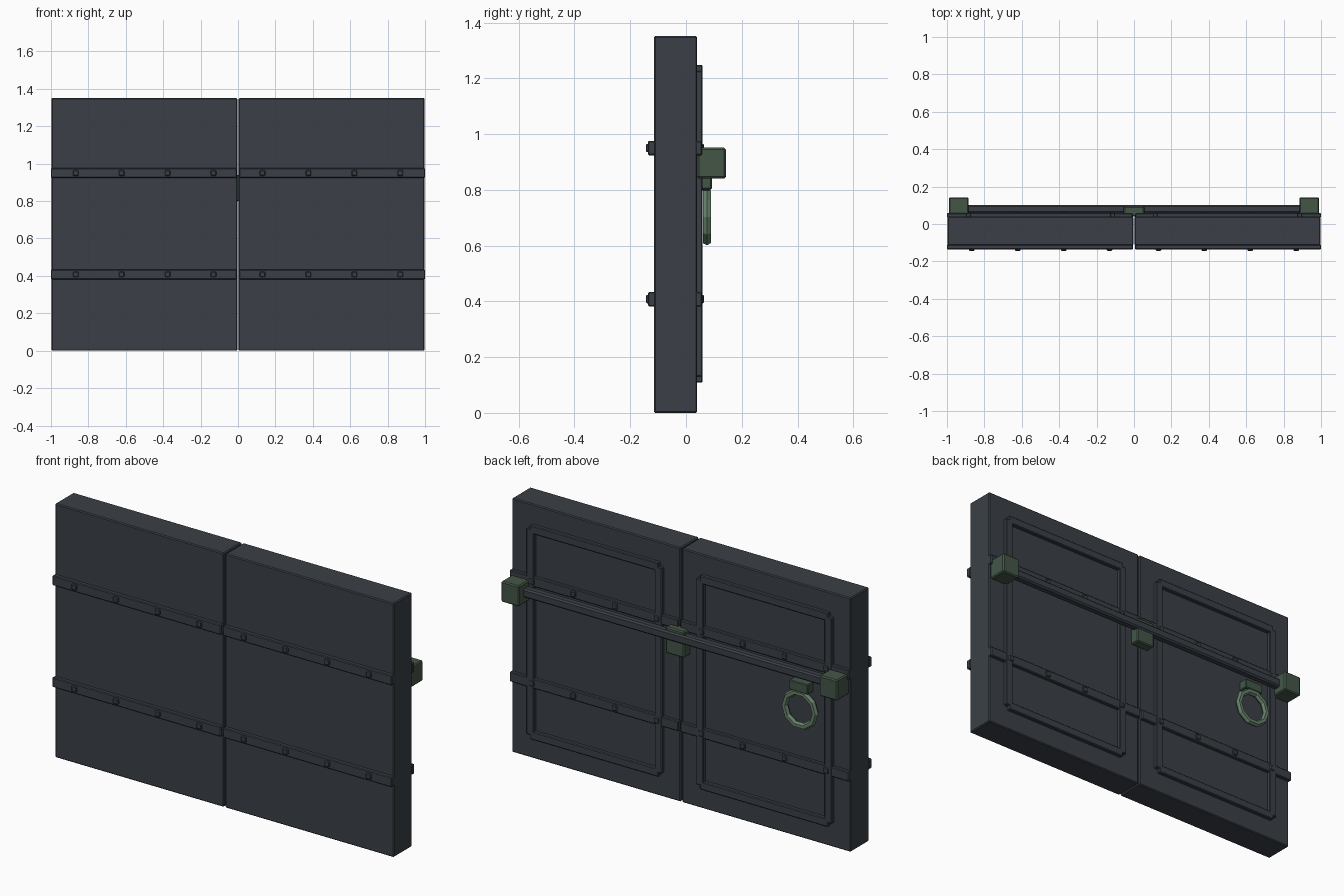
import bpy, math

if "Cube" in bpy.data.objects:
    bpy.data.objects.remove(bpy.data.objects["Cube"])


def material(name, rgb):
    m = bpy.data.materials.new(name)
    m.diffuse_color = (*rgb, 1)
    m.use_nodes = True
    m.node_tree.nodes["Principled BSDF"].inputs["Base Color"].default_value = m.diffuse_color
    return m


IRON = material("dark iron", (0.043, 0.051, 0.063))
GREEN = material("dark green metal", (0.058, 0.094, 0.064))
PALE = material("pale green metal", (0.135, 0.22, 0.145))


def box(name, x, y, z, mat, bevel=0.004):
    """Bevelled box from (min, max) ranges on each axis."""
    bpy.ops.mesh.primitive_cube_add(
        size=1, location=[(a + b) / 2 for a, b in (x, y, z)])
    o = bpy.context.object
    o.name = name
    o.scale = [abs(b - a) for a, b in (x, y, z)]
    bpy.ops.object.transform_apply(location=False, rotation=False, scale=True)
    if bevel:
        m = o.modifiers.new("bevel", 'BEVEL')
        m.width = bevel
        m.segments = 1
    o.data.materials.append(mat)
    return o


def span(s, a, b):
    """Range mirrored to side s."""
    return tuple(sorted((s * a, s * b)))


FRONT, BACK, TOP = -0.115, 0.04, 1.352
W = 0.0215  # half width of the frame mouldings

for s, side in ((-1, "left"), (1, "right")):
    # door leaf
    box(f"door_leaf_{side}", span(s, 0.004, 0.998), (FRONT, BACK), (0, TOP), IRON, 0.005)

    # iron straps and studs on both faces
    for zc in (0.95, 0.408):
        xs = span(s, 0.006, 1.0)
        zs = (zc - 0.026, zc + 0.026)
        box(f"front_strap_{side}", xs, (-0.136, FRONT + 0.006), zs, IRON)
        box(f"back_strap_{side}", xs, (BACK - 0.006, 0.058), zs, IRON)
        for k in range(4):
            x = s * (0.131 + 0.2455 * k)
            stud = (x - 0.015, x + 0.015)
            zz = (zc - 0.015, zc + 0.015)
            box("front_stud", stud, (-0.144, -0.13), zz, IRON)
            box("back_stud", stud, (0.05, 0.065), zz, IRON)

    # raised frame on the back; bars meet at their centre lines
    xi, xo, zb, zt = 0.122, 0.878, 0.13, 1.226
    for x in (xi, xo):
        box(f"frame_upright_{side}", span(s, x - W, x + W), (BACK - 0.005, 0.06), (zb, zt), IRON)
    for z in (zb, zt):
        box(f"frame_rail_{side}", span(s, xi, xo), (BACK - 0.005, 0.06), (z - W, z + W), IRON)

    # end bracket holding the bar
    box(f"bar_bracket_{side}", span(s, 0.885, 0.99), (BACK, 0.143), (0.841, 0.951), GREEN, 0.006)

# locking bar and its centre catch
box("locking_bar", (-0.93, 0.93), (0.058, 0.102), (0.875, 0.922), IRON, 0.008)
box("centre_catch", (-0.055, 0.055), (BACK, 0.094), (0.80, 0.94), GREEN, 0.006)

# pull ring and mount
box("ring_mount", (-0.78, -0.67), (BACK, 0.09), (0.798, 0.85), GREEN)
bpy.ops.mesh.primitive_torus_add(
    major_segments=10, minor_segments=6, major_radius=0.09, minor_radius=0.017,
    location=(-0.725, 0.075, 0.703), rotation=(math.pi / 2, 0, 0))
ring = bpy.context.object
ring.name = "pull_ring"
ring.data.materials.append(PALE)
